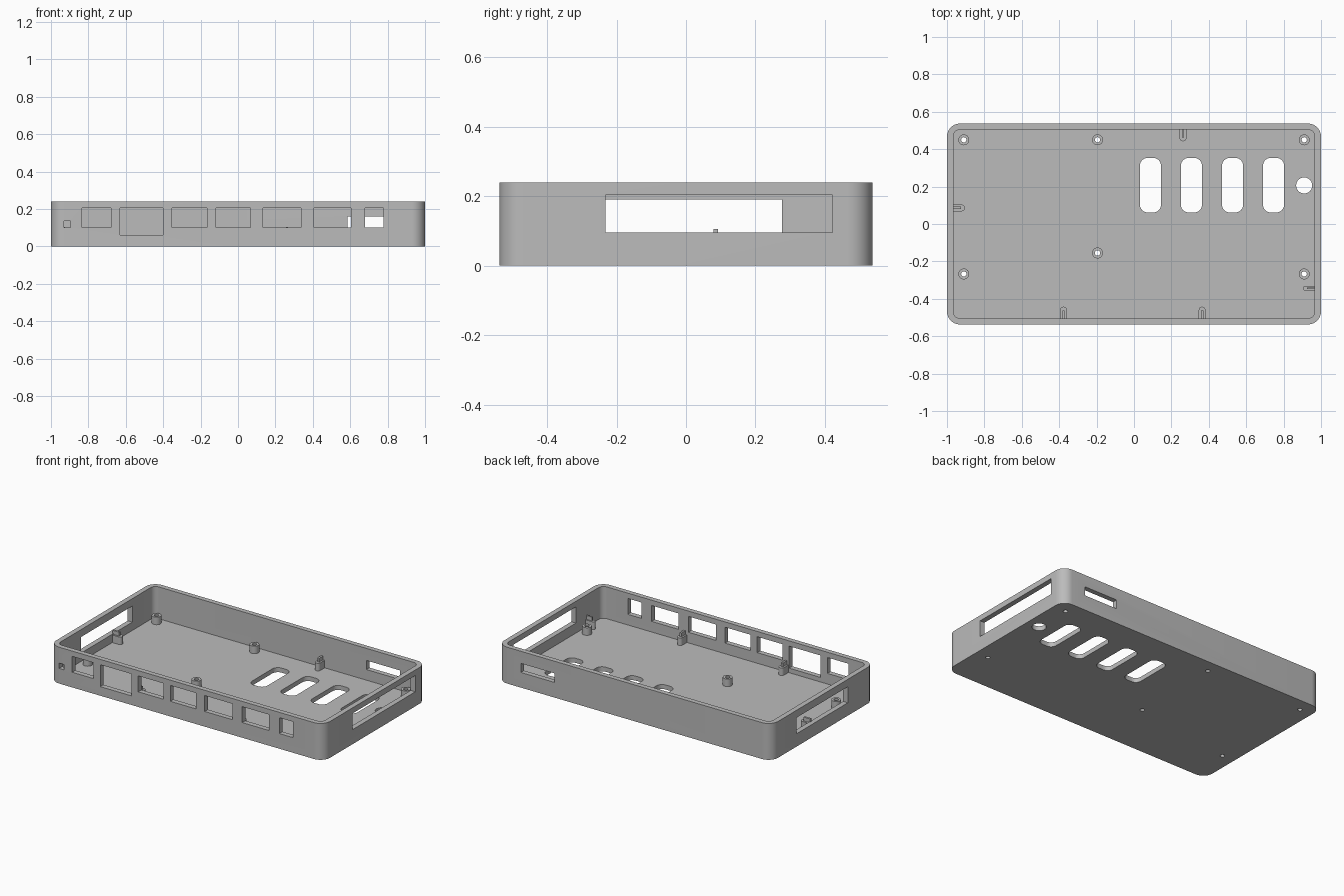
import bpy
import bmesh
from math import radians, sin, cos, pi

default = bpy.data.objects.get("Cube")
if default:
    bpy.data.objects.remove(default, do_unlink=True)

grey = bpy.data.materials.new("plain grey")
grey.use_nodes = True
colour = (0.5, 0.5, 0.5, 1)
grey.diffuse_color = colour
grey.node_tree.nodes["Principled BSDF"].inputs["Base Color"].default_value = colour

HALF_Y, HEIGHT, FLOOR = 0.537, 0.24, 0.03
IN_X, IN_Y = 0.966, 0.504
POST_TOP, RIB_TOP = 0.08, 0.105


def prism(bm, outline, z0, z1):
    """Extrude a closed outline from z0 to z1."""
    face = bm.faces.new([bm.verts.new((x, y, z0)) for x, y in outline])
    top = bmesh.ops.extrude_face_region(bm, geom=[face])["geom"]
    verts = [g for g in top if isinstance(g, bmesh.types.BMVert)]
    bmesh.ops.translate(bm, verts=verts, vec=(0, 0, z1 - z0))
    bmesh.ops.recalc_face_normals(bm, faces=bm.faces)


def rounded(x0, x1, y0, y1, r, steps=10):
    """Rounded rectangle outline."""
    pts = []
    corners = [(x1 - r, y1 - r), (x0 + r, y1 - r), (x0 + r, y0 + r), (x1 - r, y0 + r)]
    for q, (cx, cy) in enumerate(corners):
        for i in range(steps + 1):
            a = pi / 2 * (q + i / steps)
            pts.append((cx + r * cos(a), cy + r * sin(a)))
    return pts


def circle(x, y, r, n=32):
    return [(x + r * cos(2 * pi * i / n), y + r * sin(2 * pi * i / n)) for i in range(n)]


def box(x0, x1, y0, y1):
    return [(x0, y0), (x1, y0), (x1, y1), (x0, y1)]


def make(name, parts):
    """Object from (outline, bottom, top) prisms."""
    bm = bmesh.new()
    for part in parts:
        prism(bm, *part)
    mesh = bpy.data.meshes.new(name)
    bm.to_mesh(mesh)
    bm.free()
    mesh.materials.append(grey)
    obj = bpy.data.objects.new(name, mesh)
    bpy.context.collection.objects.link(obj)
    return obj


def cut(obj, cutters):
    """Subtract the cutters and bake the result."""
    for cutter in cutters:
        cutter.hide_render = True
        mod = obj.modifiers.new("cut", 'BOOLEAN')
        mod.operation, mod.solver, mod.object = 'DIFFERENCE', 'EXACT', cutter
    graph = bpy.context.evaluated_depsgraph_get()
    mesh = bpy.data.meshes.new_from_object(obj.evaluated_get(graph))
    obj.modifiers.clear()
    obj.data = mesh


def smooth(obj):
    bpy.ops.object.select_all(action='DESELECT')
    obj.select_set(True)
    bpy.context.view_layer.objects.active = obj
    bpy.ops.object.shade_smooth_by_angle(angle=radians(30))


# Tray body and inner cavity
tray = make("tray", [(rounded(-1, 1, -HALF_Y, HALF_Y, 0.07), 0, HEIGHT)])
cavity = make("cavity_cutter", [(rounded(-IN_X, IN_X, -IN_Y, IN_Y, 0.035), FLOOR, 0.4)])

# Port openings in the front wall: x0, x1, z0, z1
ports = [(-0.93, -0.895, 0.1, 0.135), (-0.835, -0.68, 0.1, 0.205),
         (-0.63, -0.4, 0.06, 0.205), (-0.353, -0.167, 0.1, 0.205),
         (-0.118, 0.068, 0.1, 0.205), (0.133, 0.336, 0.1, 0.205),
         (0.406, 0.604, 0.1, 0.205), (0.678, 0.778, 0.1, 0.205)]
openings = [(box(x0, x1, -0.6, -0.49), z0, z1) for x0, x1, z0, z1 in ports]

# Back slot, right side window, left side window
openings += [(box(0.585, 0.83, 0.49, 0.6), 0.1, 0.16),
             (box(0.95, 1.1, -0.232, 0.422), 0.096, 0.203),
             (box(-1.1, -0.95, -0.26, 0.277), 0.085, 0.191)]

# Floor slots, round floor hole and screw holes
posts = [(-0.91, 0.45), (-0.195, 0.45), (0.91, 0.45),
         (-0.91, -0.267), (0.91, -0.267), (-0.195, -0.155)]
for x in (0.088, 0.307, 0.527, 0.746):
    openings.append((rounded(x - 0.056, x + 0.056, 0.062, 0.353, 0.04), -0.1, 0.05))
openings.append((circle(0.91, 0.206, 0.043), -0.1, 0.05))
openings += [(circle(x, y, 0.014), -0.1, 0.15) for x, y in posts]
holes = make("opening_cutter", openings)

cut(tray, [cavity, holes])
smooth(tray)

# Screw posts
for i, (x, y) in enumerate(posts):
    post = make(f"screw_post_{i + 1}", [(circle(x, y, 0.029), FLOOR - 0.005, POST_TOP)])
    cut(post, [holes])
    smooth(post)

for cutter in (cavity, holes):
    bpy.data.objects.remove(cutter, do_unlink=True)


# Wall supports: rounded block with a raised rib, built along +y and turned
def support(name, x, y, angle, half):
    length = 0.062
    arc = [(half * cos(pi * i / 12), length - half + half * sin(pi * i / 12)) for i in range(13)]
    block = [(-half, -0.005), (half, -0.005)] + arc
    rib = half * 0.36
    obj = make(name, [(block, FLOOR - 0.005, POST_TOP),
                      (box(-rib, rib, -0.005, 0.042), POST_TOP - 0.002, RIB_TOP)])
    obj.location = (x, y, 0)
    obj.rotation_euler.z = radians(angle)
    smooth(obj)


support("back_support", 0.262, IN_Y, 180, 0.018)
support("front_support_right", -0.377, -IN_Y, 0, 0.018)
support("front_support_left", 0.364, -IN_Y, 0, 0.018)
support("right_support", -IN_X, 0.086, -90, 0.018)
support("left_support", IN_X, -0.344, 90, 0.013)
